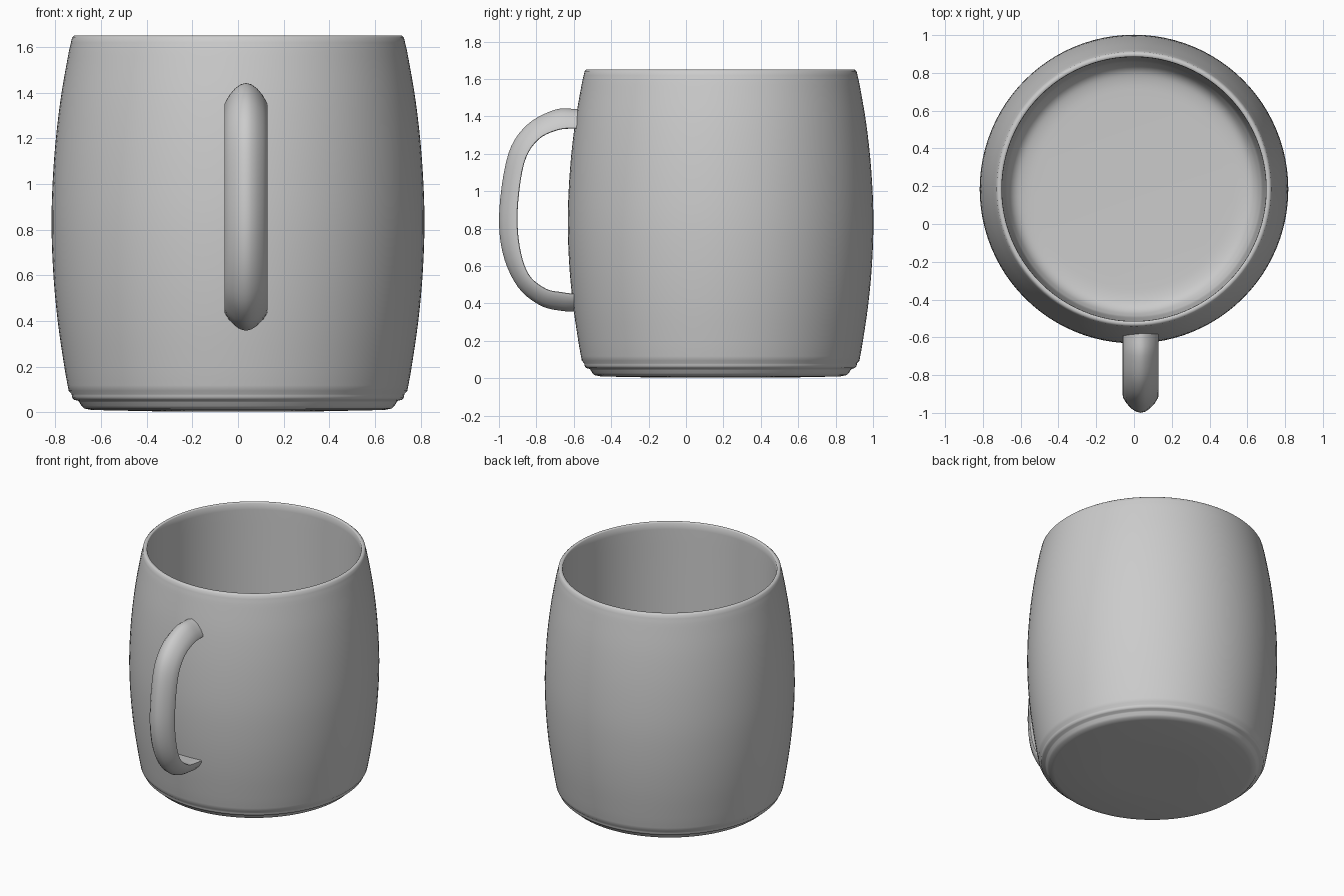
import bpy, bmesh, math
from mathutils import Vector

if "Cube" in bpy.data.objects:
    bpy.data.objects.remove(bpy.data.objects["Cube"])


def spline(points, steps):
    """Smooth Catmull-Rom curve through the points."""
    p = [Vector(q) for q in points]
    p = [2 * p[0] - p[1]] + p + [2 * p[-1] - p[-2]]
    out = []
    for i in range(1, len(p) - 2):
        a, b, c, d = p[i - 1:i + 3]
        for k in range(steps):
            t = k / steps
            out.append(0.5 * (2 * b + (c - a) * t + (2 * a - 5 * b + 4 * c - d) * t * t
                              + (3 * b - a - 3 * c + d) * t ** 3))
    return out + [p[-2]]


def finish(bm, name, angle):
    bmesh.ops.recalc_face_normals(bm, faces=bm.faces)
    mesh = bpy.data.meshes.new(name)
    bm.to_mesh(mesh)
    bm.free()
    ob = bpy.data.objects.new(name, mesh)
    bpy.context.collection.objects.link(ob)
    bpy.ops.object.select_all(action='DESELECT')
    ob.select_set(True)
    bpy.context.view_layer.objects.active = ob
    bpy.ops.object.shade_smooth_by_angle(angle=math.radians(angle))
    return ob


def bridge_rings(bm, rings, wrap=False):
    n = len(rings[0])
    pairs = list(zip(rings, rings[1:])) + ([(rings[-1], rings[0])] if wrap else [])
    for a, b in pairs:
        for i in range(n):
            j = (i + 1) % n
            bm.faces.new((a[i], a[j], b[j], b[i]))


# Mug body: grooved foot, barrel wall, narrow rim, straight inner wall and rounded floor
foot = [(0.3, 0.003), (0.64, 0.01), (0.675, 0.017), (0.686, 0.028), (0.695, 0.044),
        (0.70, 0.05), (0.718, 0.055), (0.726, 0.063), (0.728, 0.072), (0.729, 0.08)]
outer = spline([(0.742, 0.094), (0.761, 0.2), (0.79, 0.4), (0.81, 0.62), (0.817, 0.86),
                (0.805, 1.12), (0.779, 1.36), (0.745, 1.56), (0.732, 1.62)], 4)
rim = [(0.727, 1.642), (0.718, 1.65), (0.704, 1.65), (0.70, 1.645)]
inner = spline([(0.699, 1.6), (0.696, 1.2), (0.69, 0.6), (0.682, 0.24), (0.665, 0.15),
                (0.63, 0.10), (0.57, 0.08), (0.48, 0.075)], 4)
profile = foot + [tuple(v) for v in outer] + rim + [tuple(v) for v in inner]
SEG = 96
bm = bmesh.new()
rings = [[bm.verts.new((r * math.cos(2 * math.pi * i / SEG),
                        r * math.sin(2 * math.pi * i / SEG), z)) for i in range(SEG)]
         for r, z in profile]
bridge_rings(bm, rings)
bm.faces.new(rings[0])
bm.faces.new(rings[-1])
body = finish(bm, "mug_body", 60)
body.location.y = 0.185

# Handle: ridged D-shaped section swept between outer and inner side curves (y, z)
outside = spline([(-0.58, 1.44), (-0.70, 1.436), (-0.85, 1.355), (-0.95, 1.20), (-0.998, 0.90),
                  (-0.98, 0.67), (-0.90, 0.49), (-0.78, 0.39), (-0.66, 0.36), (-0.58, 0.358)], 5)
inside = spline([(-0.58, 1.335), (-0.68, 1.328), (-0.79, 1.275), (-0.865, 1.15), (-0.90, 0.90),
                 (-0.888, 0.70), (-0.84, 0.555), (-0.75, 0.48), (-0.66, 0.46), (-0.58, 0.45)], 5)
half = [(0.5, 0.0), (0.95, 0.0), (1.0, 0.03), (0.98, 0.18), (0.78, 0.5), (0.52, 0.77), (0.25, 0.94)]
section = half + [(0, 1.0)] + [(-u, v) for u, v in reversed(half)]
bm = bmesh.new()
rings = []
for a, b in zip(inside, outside):
    ring = []
    for u, v in section:
        q = a.lerp(b, v)
        ring.append(bm.verts.new((0.035 + 0.095 * u, q.x, q.y)))
    rings.append(ring)
bridge_rings(bm, rings)
bm.faces.new(rings[0])
bm.faces.new(rings[-1])
finish(bm, "handle", 50)
